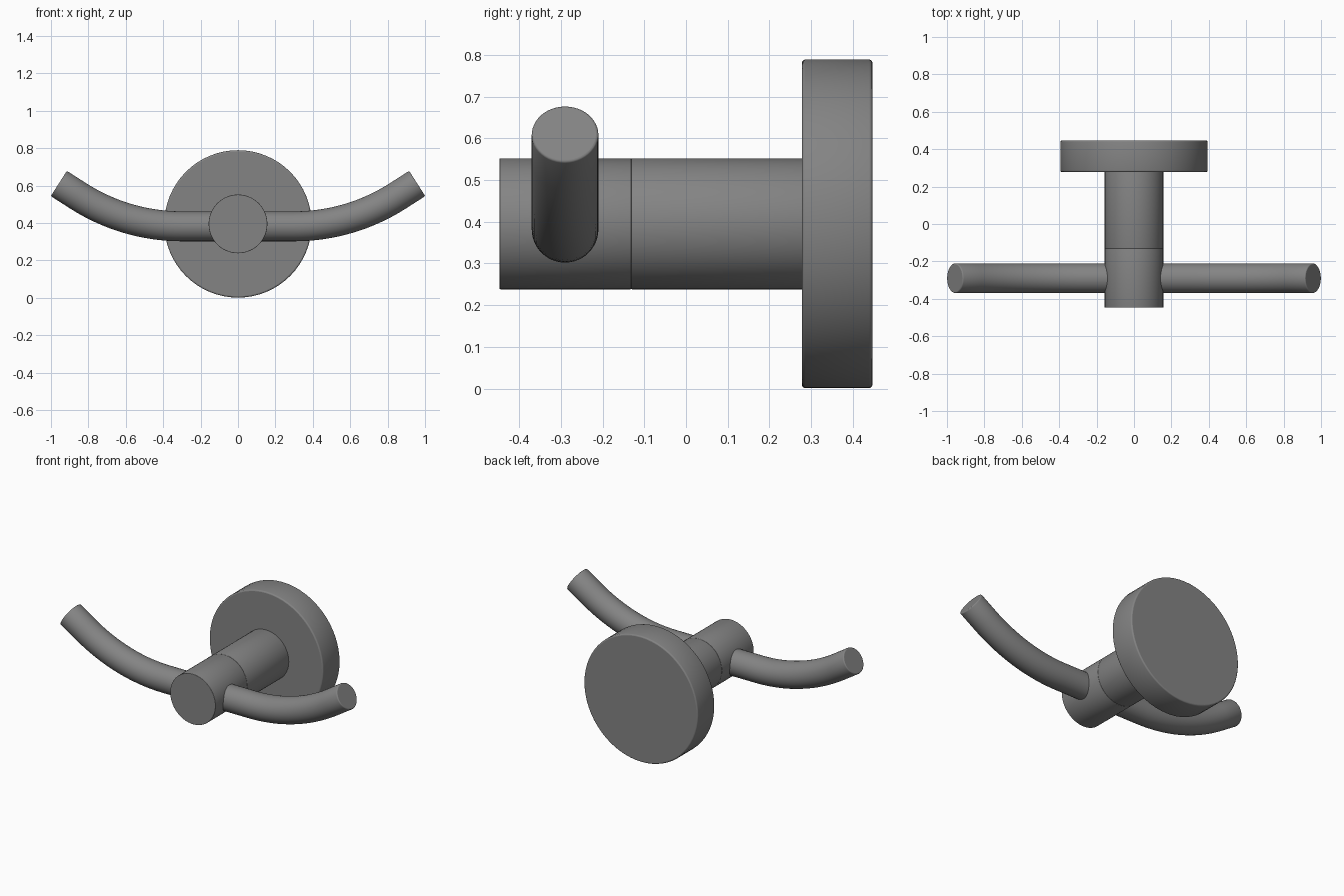
import bpy, bmesh, math
from mathutils import Vector

if "Cube" in bpy.data.objects:
    bpy.data.objects.remove(bpy.data.objects["Cube"])

AXIS_Z = 0.395   # height of the wall plate and post axis
ARM_Y = -0.29

dark = bpy.data.materials.new("dark_metal")
dark.diffuse_color = (0.23, 0.23, 0.23, 1)
dark.use_nodes = True
dark.node_tree.nodes["Principled BSDF"].inputs["Base Color"].default_value = dark.diffuse_color


def sweep(name, rings, sides):
    """Closed tube through rings given as (centre, direction, radius)."""
    bm = bmesh.new()
    loops = []
    for c, d, r in rings:
        d = Vector(d).normalized()
        u = Vector((1, 0, 0)) if abs(d.y) > 0.9 else Vector((0, 1, 0))
        v = d.cross(u)
        loop = []
        for i in range(sides):
            a = 2 * math.pi * i / sides
            loop.append(bm.verts.new(Vector(c) + r * (math.cos(a) * u + math.sin(a) * v)))
        loops.append(loop)
    for a, b in zip(loops, loops[1:]):
        for i in range(sides):
            j = (i + 1) % sides
            bm.faces.new((a[i], a[j], b[j], b[i]))
    bm.faces.new(loops[0][::-1])
    bm.faces.new(loops[-1])
    bmesh.ops.recalc_face_normals(bm, faces=bm.faces)
    me = bpy.data.meshes.new(name)
    bm.to_mesh(me)
    bm.free()
    me.materials.append(dark)
    ob = bpy.data.objects.new(name, me)
    bpy.context.collection.objects.link(ob)
    bpy.ops.object.select_all(action='DESELECT')
    ob.select_set(True)
    bpy.context.view_layer.objects.active = ob
    bpy.ops.object.shade_smooth_by_angle(angle=math.radians(35))
    for p in me.polygons:          # end caps stay flat
        if len(p.vertices) > 4:
            p.use_smooth = False
    return ob


def disc(name, y0, y1, r, soft):
    """Cylinder along y with softened rims."""
    front = []
    for k in range(4):
        t = math.pi / 6 * k
        front.append((y0 + soft * (1 - math.cos(t)), r - soft * (1 - math.sin(t))))
    # mirror the front rim to the back
    rims = front + [(y0 + y1 - y, rr) for y, rr in front[::-1]]
    return sweep(name, [((0, y, AXIS_Z), (0, 1, 0), rr) for y, rr in rims], 64)


# Wall plate, post and front collar
disc("wall_plate", 0.278, 0.447, 0.394, 0.008)
disc("post", -0.131, 0.285, 0.157, 0.002)
disc("front_collar", -0.447, -0.131, 0.157, 0.002)

# Hook arms: level bar through the collar, bending up to straight ends
TIP, LOW = Vector((0.958, 0, 0.611)), 0.382
ANG, R, TUBE, SOFT = math.radians(32.6), 1.03, 0.08, 0.006
corner_x = TIP.x - (TIP.z - LOW) / math.tan(ANG)
start_x = corner_x - R * math.tan(ANG / 2)
half = []
for k in range(17):
    a = ANG * k / 16
    half.append((start_x + R * math.sin(a), LOW + R * (1 - math.cos(a)), a, TUBE))
for k in range(4):
    t = math.pi / 6 * k
    back = SOFT * (1 - math.sin(t))
    half.append((TIP.x - back * math.cos(ANG), TIP.z - back * math.sin(ANG), ANG,
                 TUBE - SOFT * (1 - math.cos(t))))
path = [(-x, z, -a, r) for x, z, a, r in half[::-1]] + half
sweep("hook_arms", [((x, ARM_Y, z), (math.cos(a), 0, math.sin(a)), r)
                    for x, z, a, r in path], 48)
